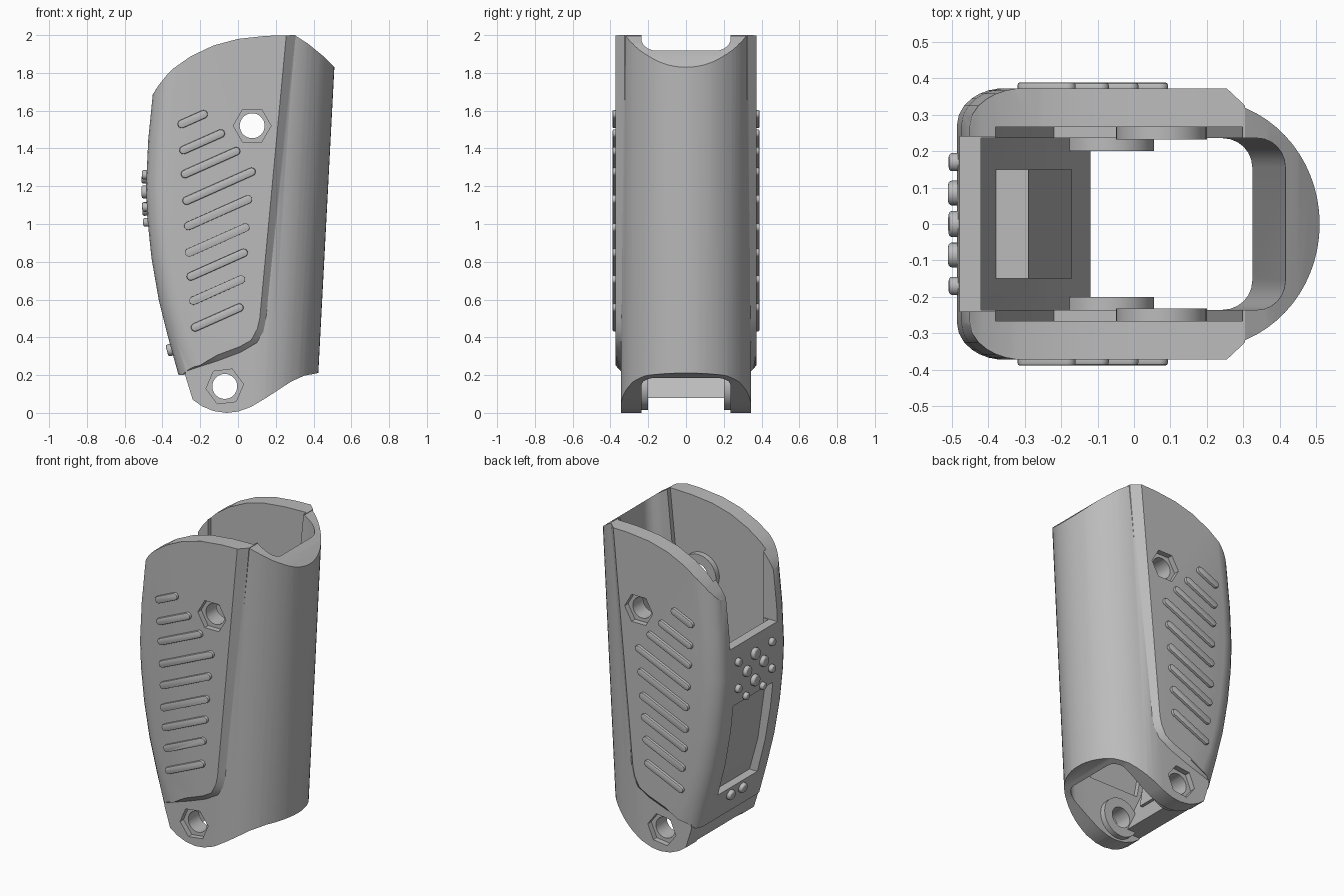
import bpy, bmesh, math
from mathutils import Matrix

if "Cube" in bpy.data.objects:
    bpy.data.objects.remove(bpy.data.objects["Cube"])

grey = bpy.data.materials.new("plain grey")
grey.use_nodes = True
grey.diffuse_color = (0.5, 0.5, 0.5, 1)
grey.node_tree.nodes["Principled BSDF"].inputs["Base Color"].default_value = (0.5, 0.5, 0.5, 1)


def finish(name, bm):
    bmesh.ops.recalc_face_normals(bm, faces=bm.faces)
    mesh = bpy.data.meshes.new(name)
    bm.to_mesh(mesh)
    bm.free()
    mesh.materials.append(grey)
    ob = bpy.data.objects.new(name, mesh)
    bpy.context.collection.objects.link(ob)
    return ob


def apply(ob, mod):
    bpy.context.view_layer.objects.active = ob
    bpy.ops.object.modifier_apply(modifier=mod.name)


def loft(name, rings):
    """Skin a stack of matching closed rings of 3D points and cap both ends."""
    bm = bmesh.new()
    rings = [[bm.verts.new(p) for p in ring] for ring in rings]
    bm.faces.new(rings[0])
    bm.faces.new(rings[-1])
    for a, b in zip(rings, rings[1:]):
        for i in range(len(a)):
            j = (i + 1) % len(a)
            bm.faces.new((a[i], a[j], b[j], b[i]))
    bmesh.ops.connect_verts_nonplanar(bm, angle_limit=0.0001, faces=bm.faces)
    return finish(name, bm)


def side_prism(name, pts, y0, y1, width=0, segments=4, rounded=lambda x, z: True):
    """Extrude an (x, z) outline along y; rounded(x, z) picks the end edges to bevel."""
    ob = loft(name, [[(x, y, z) for x, z in pts] for y in sorted((y0, y1))])
    if width:
        bm = bmesh.new()
        bm.from_mesh(ob.data)
        layer = bm.edges.layers.float.new("bevel_weight_edge")
        for e in bm.edges:
            a, b = (v.co for v in e.verts)
            e[layer] = float(abs(a.y - b.y) < 1e-6 and rounded((a.x + b.x) / 2, (a.z + b.z) / 2))
        bm.to_mesh(ob.data)
        bm.free()
        mod = ob.modifiers.new("round", "BEVEL")
        mod.limit_method, mod.width, mod.segments = "WEIGHT", width, segments
        apply(ob, mod)
    return ob


def combine(ob, other, how):
    mod = ob.modifiers.new("combine", "BOOLEAN")
    mod.solver, mod.operation, mod.object = "EXACT", how, other
    mod.use_hole_tolerant = True
    apply(ob, mod)
    bpy.data.objects.remove(other)


def circle(x, z, r, n, turn=0):
    return [(x + r * math.cos(turn + i * math.tau / n), z + r * math.sin(turn + i * math.tau / n))
            for i in range(n)]


def smooth(ob):
    bpy.ops.object.select_all(action="DESELECT")
    ob.select_set(True)
    bpy.context.view_layer.objects.active = ob
    bpy.ops.object.shade_smooth_by_angle(angle=math.radians(28))


# Curved shell: a leaning half-ellipse column trimmed by its side outline
LEAN = 0.0525
plan = [(-0.5, -0.345)] + [(0.17 + 0.344 * math.cos(a), 0.345 * math.sin(a))
                          for a in [math.pi * (i / 32 - 0.5) for i in range(33)]] + [(-0.5, 0.345)]
shell = loft("curved_shell", [[(x + LEAN * (z - 1.9), y, z) for x, y in plan] for z in (-0.1, 2.1)])
outline = [(-0.1, 1.9), (0.1, 1.95), (0.3, 2), (0.37, 1.955), (0.45, 1.89), (0.51, 1.83), (0.6, 1.74), (0.6, 0.215),
           (0.42, 0.21), (0.35, 0.197), (0.28, 0.165), (0.15, 0.08), (0.07, 0.032), (0, 0.007),
           (-0.06, 0), (-0.13, 0.01), (-0.19, 0.035), (-0.24, 0.07), (-0.28, 0.2), (-0.25, 0.6)]
combine(shell, side_prism("trim", outline, -0.5, 0.5), "INTERSECT")

# Grip block: proud side pads and end wall, round at the end and chamfered towards the shell
left = [(-0.315, 0.2), (-0.37, 0.4), (-0.42, 0.6), (-0.458, 0.82), (-0.48, 1.03), (-0.487, 1.2),
        (-0.475, 1.45), (-0.41, 2.1)]
right = [(0.315, 2.1), (0.165, 0.5), (0.152, 0.42), (0.12, 0.36)]
bottom = [(0.02, 0.3), (-0.1, 0.255)]
levels = [0.245, 0.27, 0.3, 0.325, 0.345, 0.358, 0.367, 0.372]
rings = []
for y in [-v for v in reversed(levels)] + levels:
    t = max(0, (abs(y) - 0.27) / 0.103)
    end = 0.13 * (1 - math.sqrt(1 - t * t))
    edge = 0.05 * max(0, (abs(y) - 0.325) / 0.047)
    rings.append([(x + end, y, z + (edge if i == 0 else 0)) for i, (x, z) in enumerate(left)]
                 + [(x - edge, y, z + (edge / 2 if z < 0.45 else 0)) for x, z in right]
                 + [(x - edge / 4, y, z + edge) for x, z in bottom])
body = loft("sleeve_body", rings)
# Cut away everything above the domed top edge
dome = [(-0.7, 1.4), (-0.455, 1.68), (-0.42, 1.735), (-0.38, 1.785), (-0.34, 1.825), (-0.25, 1.888),
        (-0.13, 1.945), (0, 1.98), (0.15, 1.996), (0.3, 2), (0.6, 2.001), (0.6, 2.4), (-0.7, 2.4)]
combine(body, side_prism("dome_cut", dome, -0.5, 0.5), "DIFFERENCE")
combine(body, shell, "UNION")

# Hollow interior: narrow bore plus a wider bay between the pads
wall = [(-0.34, -0.1), (-0.34, 0.078), (-0.12, 0.078), (-0.25, 0.36), (-0.42, 1.2), (-0.42, 2.2)]
bore = wall + [(0.415 + LEAN * (z - 1.9), z) for z in (2.2, -0.1)]
combine(body, side_prism("bore", bore, -0.236, 0.236, 0.08, 6, lambda x, z: x > 0.2 and 0 < z < 2.1),
        "DIFFERENCE")
bay = [(-0.22, 0.35), (-0.38, 1.2), (-0.38, 2.21), (0.32, 2.21), (0.13, 0.35)]
combine(body, side_prism("bay", bay, -0.267, 0.267), "DIFFERENCE")

# Open notch at the top of the end wall
notch = [(-0.7, 1.36), (-0.35, 1.36), (-0.35, 2.3), (-0.7, 2.3)]
combine(body, side_prism("notch", notch, -0.24, 0.24), "DIFFERENCE")

# Backing block behind the recessed window
backing = [(-0.44, 1), (-0.29, 1), (-0.17, 0.23), (-0.27, 0.23)]
combine(body, side_prism("backing", backing, -0.15, 0.15), "UNION")
window = [(-0.7, 0.985), (-0.425, 0.985), (-0.37, 0.6), (-0.31, 0.385), (-0.7, 0.385)]
combine(body, side_prism("window", window, -0.2, 0.2), "DIFFERENCE")

# Bolt bosses, through holes and hexagonal pockets, on both sides
for x, z, inner, outer, turn in ((0.075, 1.52, 0.232, 0.372, 0), (-0.07, 0.14, 0.2, 0.345, 0.12)):
    for s in (-1, 1):
        combine(body, side_prism("boss", circle(x, z, 0.125, 32), s * inner, s * 0.3), "UNION")
        combine(body, side_prism("pocket", circle(x, z, 0.1, 6, turn), s * (outer - 0.035), s * 0.5),
                "DIFFERENCE")
    combine(body, side_prism("hole", circle(x, z, 0.066, 32), -0.6, 0.6), "DIFFERENCE")
smooth(body)

# Slanted grip ribs on both pads: centre x, centre z, length
ribs = [(-0.24, 1.555, 0.17), (-0.19, 1.435, 0.26), (-0.145, 1.325, 0.34), (-0.1, 1.2, 0.42),
        (-0.105, 1.06, 0.39), (-0.11, 0.915, 0.37), (-0.11, 0.785, 0.35), (-0.11, 0.65, 0.32), (-0.11, 0.505, 0.3)]
SLANT, R = math.radians(24), 0.022
for i, (x, z, length) in enumerate(ribs):
    pts = []
    for end in (0, 1):
        for k in range(9):
            a = math.pi * (k / 8 - 0.5 + end)
            u, w = (length / 2 - R) * (1 - 2 * end) + R * math.cos(a), R * math.sin(a)
            pts.append((x + u * math.cos(SLANT) - w * math.sin(SLANT),
                        z + u * math.sin(SLANT) + w * math.cos(SLANT)))
    for s, side in ((-1, "right"), (1, "left")):
        smooth(side_prism(f"grip_rib_{side}_{i + 1}", pts, s * 0.36, s * 0.389, 0.008, 2))


# Round studs on the end wall
def edge_x(z):
    for (x0, z0), (x1, z1) in zip(left, left[1:]):
        if z0 <= z <= z1:
            t = (z - z0) / (z1 - z0)
            return x0 + t * (x1 - x0), math.atan2(x1 - x0, z1 - z0)


studs = [(0, 1.25, 0.036), (0, 1.08, 0.036)]
for s in (-1, 1):
    studs += [(s * 0.085, 1.17, 0.034), (s * 0.085, 1.01, 0.023), (s * 0.17, 1.26, 0.025),
              (s * 0.17, 1.09, 0.025), (s * 0.06, 0.335, 0.032)]
for i, (y, z, r) in enumerate(studs):
    x, tilt = edge_x(z)
    bm = bmesh.new()
    place = Matrix.Translation((x, y, z)) @ Matrix.Rotation(tilt, 4, "Y") @ Matrix.Rotation(-math.pi / 2, 4, "Y")
    bmesh.ops.create_cone(bm, cap_ends=True, segments=20, radius1=r, radius2=r, depth=0.05)
    rim = [e for e in bm.edges if all(v.co.z > 0 for v in e.verts)]
    bmesh.ops.bevel(bm, geom=rim, offset=0.01, segments=3, affect="EDGES", profile=0.5)
    bmesh.ops.transform(bm, matrix=place, verts=bm.verts)
    smooth(finish(f"end_stud_{i + 1}", bm))
